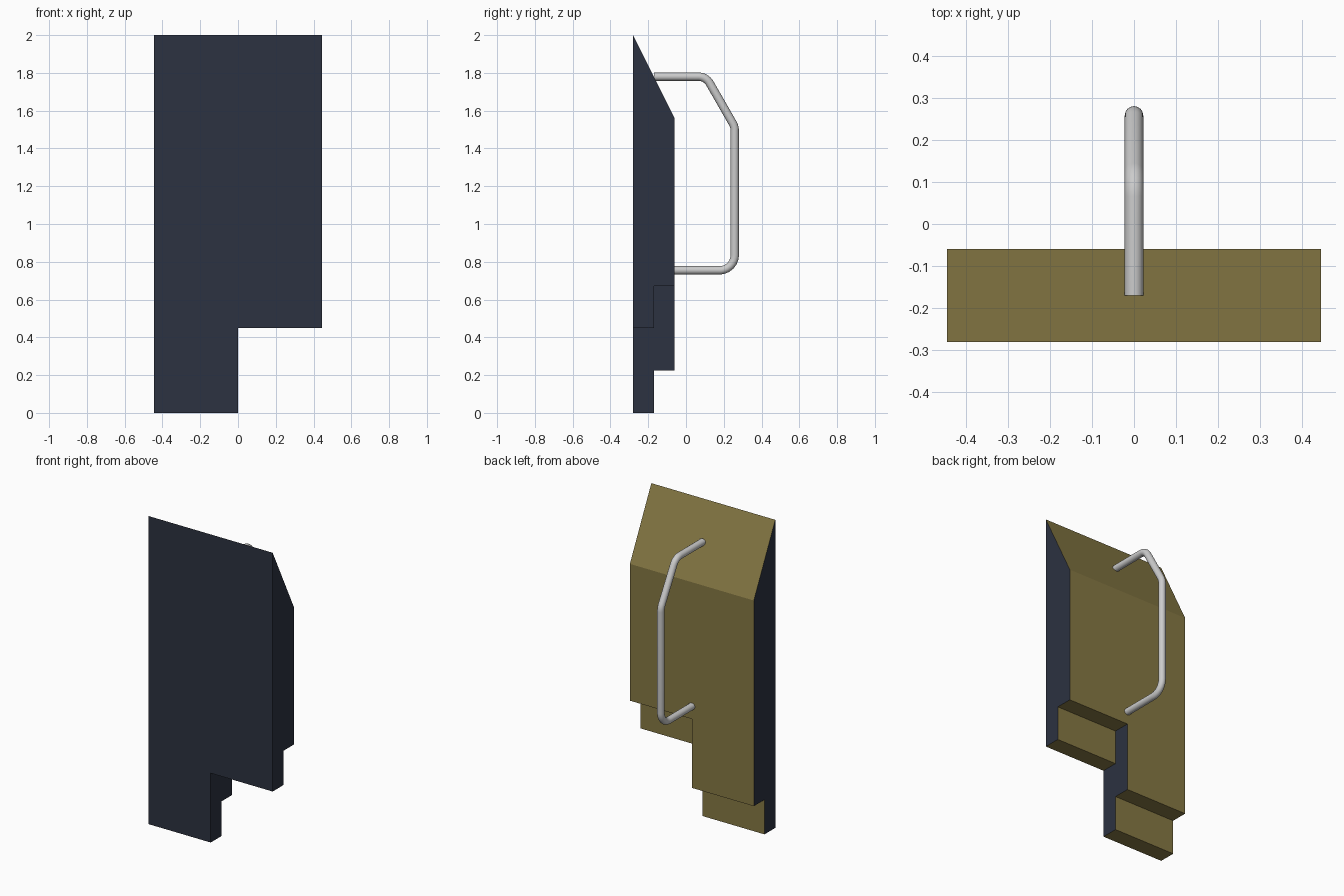
import bpy, bmesh, math
from mathutils import Vector

if "Cube" in bpy.data.objects:
    bpy.data.objects.remove(bpy.data.objects["Cube"])


def material(name, color):
    m = bpy.data.materials.new(name)
    m.diffuse_color = (*color, 1)
    m.use_nodes = True
    m.node_tree.nodes["Principled BSDF"].inputs["Base Color"].default_value = m.diffuse_color
    return m


def prism(name, profile, x0, x1):
    """Extrude a (y, z) profile along x."""
    bm = bmesh.new()
    face = bm.faces.new([bm.verts.new((x0, y, z)) for y, z in profile])
    ext = bmesh.ops.extrude_face_region(bm, geom=[face])
    verts = [g for g in ext["geom"] if isinstance(g, bmesh.types.BMVert)]
    bmesh.ops.translate(bm, verts=verts, vec=(x1 - x0, 0, 0))
    bmesh.ops.recalc_face_normals(bm, faces=bm.faces)
    mesh = bpy.data.meshes.new(name)
    bm.to_mesh(mesh)
    bm.free()
    ob = bpy.data.objects.new(name, mesh)
    bpy.context.collection.objects.link(ob)
    return ob


def filleted(points, radii, steps=8):
    """Round the inner corners of a path with true arcs."""
    pts = [Vector(p) for p in points]
    out = [pts[0]]
    for a, c, b, r in zip(pts, pts[1:], pts[2:], radii):
        u, v = (a - c).normalized(), (b - c).normalized()
        half = u.angle(v) / 2
        centre = c + (u + v).normalized() * (r / math.sin(half))
        start = c + u * (r / math.tan(half))
        end = c + v * (r / math.tan(half))
        for i in range(steps + 1):
            d = (start - centre).lerp(end - centre, i / steps)
            out.append(centre + d.normalized() * r)
    return out + [pts[-1]]


FRONT, MID, BACK, HALF_W = -0.28, -0.17, -0.06, 0.445

# Panel: sloped top, stepped lower edge
panel = prism("panel", [(FRONT, 0), (MID, 0), (MID, 0.225), (BACK, 0.225),
                        (BACK, 1.56), (FRONT, 2)], -HALF_W, HALF_W)

# Raise the stepped edge on the right half
cutter = prism("step_cutter", [(-0.4, -0.1), (0.1, -0.1), (0.1, 0.672), (MID, 0.672),
                               (MID, 0.45), (-0.4, 0.45)], 0, 0.6)
cutter.hide_render = True
mod = panel.modifiers.new("step", "BOOLEAN")
mod.operation, mod.solver, mod.object = "DIFFERENCE", "EXACT", cutter
bpy.context.view_layer.objects.active = panel
bpy.ops.object.modifier_apply(modifier=mod.name)
bpy.data.objects.remove(cutter)

# Dark front and side faces, olive elsewhere
panel.data.materials.clear()
panel.data.materials.append(material("dark_blue", (0.025, 0.032, 0.052)))
panel.data.materials.append(material("olive", (0.24, 0.19, 0.058)))
for p in panel.data.polygons:
    dark = abs(p.normal.x) > 0.9 or p.normal.y < -0.9
    p.material_index = 0 if dark else 1
    p.use_smooth = False

# Handle: bent round bar
path = filleted([(0, -0.17, 1.78), (0, 0.106, 1.78), (0, 0.258, 1.515),
                 (0, 0.258, 0.755), (0, BACK, 0.755)], [0.07, 0.08, 0.08])
curve = bpy.data.curves.new("handle", "CURVE")
curve.dimensions = "3D"
curve.bevel_depth = 0.022
curve.bevel_resolution = 6
curve.use_fill_caps = True
spline = curve.splines.new("POLY")
spline.points.add(len(path) - 1)
for sp, co in zip(spline.points, path):
    sp.co = (*co, 1)
handle = bpy.data.objects.new("handle", curve)
bpy.context.collection.objects.link(handle)
bpy.ops.object.select_all(action="DESELECT")
handle.select_set(True)
bpy.context.view_layer.objects.active = handle
bpy.ops.object.convert(target="MESH")
bpy.ops.object.shade_smooth_by_angle(angle=math.radians(35))
